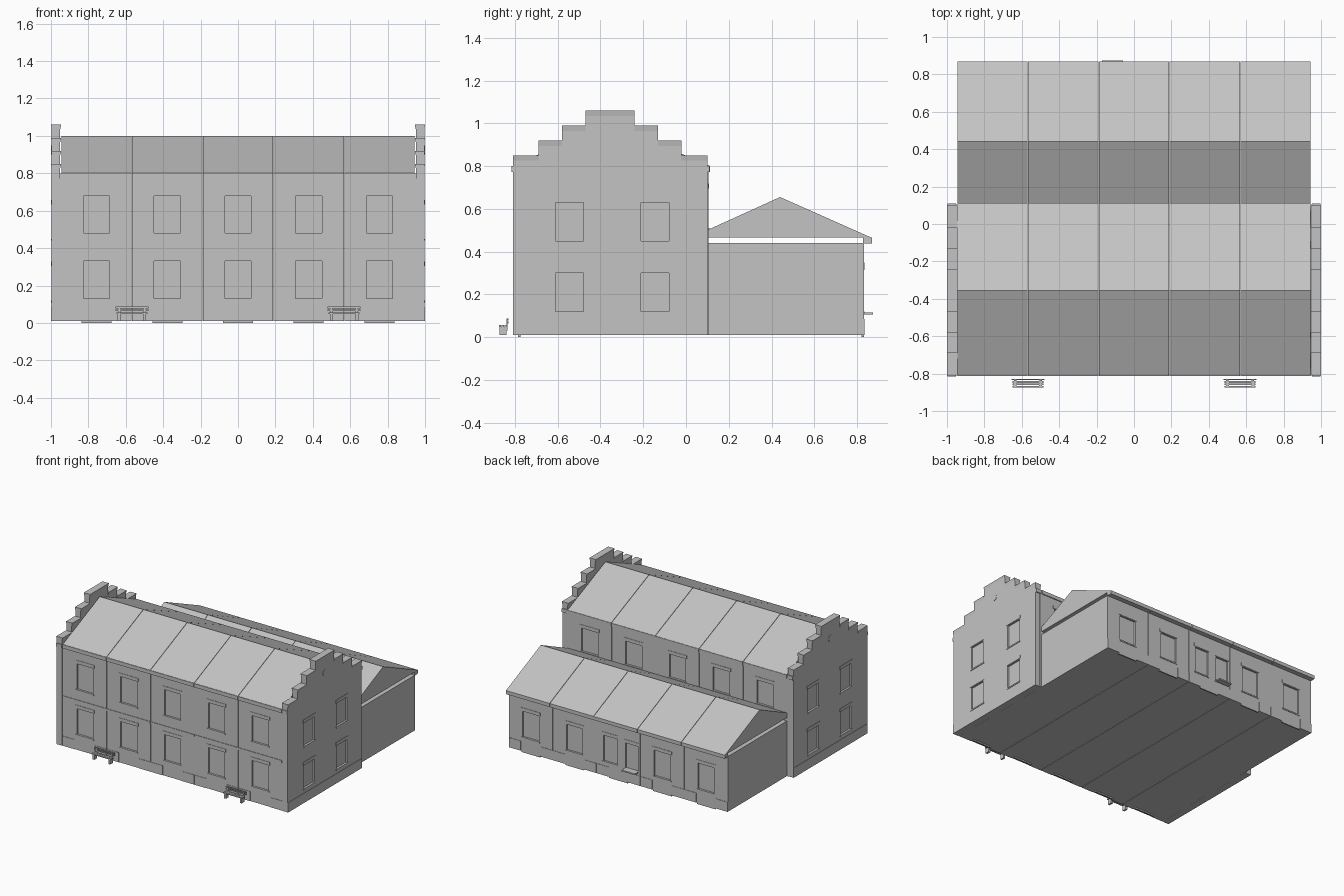
import bpy, bmesh
from mathutils import Vector

if "Cube" in bpy.data.objects:
    bpy.data.objects.remove(bpy.data.objects["Cube"])

stone = bpy.data.materials.new("pale_grey_stone")
stone.use_nodes = True
stone.diffuse_color = (0.55, 0.55, 0.55, 1)
stone.node_tree.nodes["Principled BSDF"].inputs["Base Color"].default_value = stone.diffuse_color

RIDGE_Y = -0.355
BAY = 0.378
GAP = 0.0015
BAYS = [(i - 2) * BAY for i in range(5)]


def finish(name, bm):
    mesh = bpy.data.meshes.new(name)
    bm.normal_update()
    bm.to_mesh(mesh)
    bm.free()
    mesh.materials.append(stone)
    obj = bpy.data.objects.new(name, mesh)
    bpy.context.collection.objects.link(obj)
    return obj


def prism(profile, x0, x1):
    """Extrude a (y, z) outline along x."""
    bm = bmesh.new()
    face = bm.faces.new([bm.verts.new((x0, y, z)) for y, z in profile])
    ext = bmesh.ops.extrude_face_region(bm, geom=[face])["geom"]
    bmesh.ops.translate(bm, vec=(x1 - x0, 0, 0),
                        verts=[v for v in ext if isinstance(v, bmesh.types.BMVert)])
    bmesh.ops.recalc_face_normals(bm, faces=bm.faces)
    return bm


def box_mesh(x0, x1, y0, y1, z0, z1):
    return prism([(y0, z0), (y1, z0), (y1, z1), (y0, z1)], x0, x1)


def box(name, *bounds):
    return finish(name, box_mesh(*bounds))


def recess(bm, axis, side, a0, a1, z0, z1, depth=0.012):
    """Sink a rectangular opening into the wall facing side along axis."""
    other = 1 - axis
    for ax, value in ((other, a0), (other, a1), (2, z0), (2, z1)):
        co, no = Vector(), Vector()
        co[ax], no[ax] = value, 1
        bmesh.ops.bisect_plane(bm, geom=bm.verts[:] + bm.edges[:] + bm.faces[:],
                               plane_co=co, plane_no=no)
    bm.normal_update()
    hit = []
    for f in bm.faces:
        c = f.calc_center_median()
        if f.normal[axis] * side > 0.9 and a0 < c[other] < a1 and z0 < c.z < z1:
            hit.append(f)
    bmesh.ops.inset_region(bm, faces=hit, thickness=0, depth=-depth)


def trim(name, axis, side, wall, a0, a1, z0, z1, out=0.004):
    """Thin plate standing proud of a wall."""
    lo, hi = sorted((wall - side * 0.003, wall + side * out))
    if axis == 1:
        box(name, a0, a1, lo, hi, z0, z1)
    else:
        box(name, lo, hi, a0, a1, z0, z1)


def window(bm, name, axis, side, wall, centre, z0, z1, half=0.07):
    recess(bm, axis, side, centre - half, centre + half, z0, z1)
    trim(name + "_lintel", axis, side, wall, centre - half - 0.012, centre + half + 0.012,
         z1 + 0.004, z1 + 0.028, 0.003)
    trim(name + "_sill", axis, side, wall, centre - half - 0.008, centre + half + 0.008,
         z0 - 0.01, z0, 0.004)


FRONT, REAR, EXT = -0.805, 0.105, 0.832
for i, c in enumerate(BAYS):
    x0, x1 = c - BAY / 2 + GAP, c + BAY / 2 - GAP

    # main hall bay
    bm = box_mesh(x0, x1, FRONT, REAR, 0.01, 0.79)
    window(bm, "front_lower_window", 1, -1, FRONT, c, 0.13, 0.33)
    window(bm, "front_upper_window", 1, -1, FRONT, c, 0.48, 0.68)
    window(bm, "rear_upper_window", 1, 1, REAR, c, 0.51, 0.69)
    finish("hall_bay", bm)
    trim("floor_band", 1, -1, FRONT, x0, x1, 0.383, 0.4)
    box("footing", c - 0.08, c + 0.08, -0.785, -0.775, 0, 0.012)

    # main roof and eaves
    finish("hall_roof", prism([(-0.81, 0.795), (-0.81, 0.802), (RIDGE_Y, 1.0),
                               (0.11, 0.802), (0.11, 0.795)], x0, x1))
    box("hall_eave_front", x0, x1, -0.813, FRONT, 0.772, 0.8)
    box("hall_eave_rear", x0, x1, REAR, 0.112, 0.772, 0.8)

    # rear extension bay, with the door in the middle one
    bm = box_mesh(x0, x1, REAR, EXT, 0.01, 0.44)
    if i == 2:
        window(bm, "rear_door", 1, 1, EXT, -0.115, 0.115, 0.31, 0.055)
        box("door_step", -0.172, -0.058, EXT - 0.005, 0.875, 0.105, 0.115)
        window(bm, "rear_window", 1, 1, EXT, 0.07, 0.12, 0.32, 0.06)
    else:
        window(bm, "rear_window", 1, 1, EXT, c, 0.12, 0.32)
    finish("extension_bay", bm)
    box("rear_footing", c - 0.08, c + 0.08, EXT - 0.01, EXT, 0, 0.012)
    finish("extension_roof", prism([(REAR, 0.465), (REAR, 0.503), (0.44, 0.655),
                                    (0.868, 0.465)], x0, x1))
    box("extension_eave", x0, x1, EXT - 0.004, 0.87, 0.437, 0.465)

    # low plinth between the openings
    for s in (-1, 1):
        a, b = sorted((c + s * 0.085, c + s * (BAY / 2 - GAP)))
        trim("front_plinth", 1, -1, FRONT, a, b, 0.01, 0.085, 0.003)
        trim("rear_plinth", 1, 1, EXT, a, b, 0.01, 0.085, 0.003)

# stepped gable walls with capped steps
STEPS = [(0.455, 0.85), (0.335, 0.92), (0.225, 0.99), (0.115, 1.06)]
left_half = [(-STEPS[0][0], 0.01)]
for k, (w, z) in enumerate(STEPS):
    left_half.append((-w, z - 0.012))
    if k + 1 < len(STEPS):
        left_half.append((-STEPS[k + 1][0], z - 0.012))
outline = left_half + [(-y, z) for y, z in reversed(left_half)]
outline = [(RIDGE_Y + y, z) for y, z in outline]

for side, tag in ((1, "left"), (-1, "right")):
    inner, outer = side * 0.951, side * 0.996
    bm = prism(outline, inner, outer)
    for y in (RIDGE_Y - 0.19, RIDGE_Y + 0.21):
        for z in (0.12, 0.45):
            window(bm, tag + "_gable_window", 0, side, outer, y, z, z + 0.18, 0.065)
    finish(tag + "_gable_wall", bm)
    box(tag + "_gable_backing", *sorted((side * 0.944, side * 0.96)),
        FRONT, REAR, 0.01, 0.8)
    # bevelled coping on every step
    for k, (w, z) in enumerate(STEPS):
        stop = STEPS[k + 1][0] if k + 1 < len(STEPS) else 0
        for s in (-1, 1):
            a, b = sorted((RIDGE_Y + s * w, RIDGE_Y + s * stop))
            bm = box_mesh(*sorted((side * 0.945, side * 1.0)), a, b, z - 0.025, z)
            for v in bm.verts:
                if v.co.z < z - 0.01:
                    v.co.x = inner if abs(v.co.x) < 0.97 else outer
            finish(tag + "_step_coping", bm)
    # corner corbels, plinth and round vent
    box(tag + "_corbel_front", *sorted((inner, outer)), -0.816, -0.8, 0.772, 0.8)
    box(tag + "_corbel_rear", *sorted((inner, outer)), 0.095, 0.109, 0.772, 0.8)
    trim(tag + "_gable_plinth", 0, side, outer, -0.81, 0.1, 0.01, 0.085, 0.003)
    bpy.ops.mesh.primitive_cylinder_add(vertices=16, radius=0.025, depth=0.006,
                                        location=(outer, RIDGE_Y, 0.925),
                                        rotation=(0, 1.5708, 0))
    vent = bpy.context.object
    vent.name = tag + "_round_vent"
    vent.data.materials.append(stone)

# benches along the front
for c in (-0.567, 0.567):
    for y in (-0.875, -0.862, -0.849):
        box("bench_seat_slat", c - 0.082, c + 0.082, y, y + 0.01, 0.048, 0.056)
    for z in (0.063, 0.078):
        box("bench_back_slat", c - 0.088, c + 0.088, -0.835, -0.83, z, z + 0.009)
    for s in (-1, 1):
        x = c + s * 0.068
        box("bench_leg", x - 0.008, x + 0.008, -0.873, -0.839, 0.01, 0.048)
        box("bench_back_post", x - 0.006, x + 0.006, -0.839, -0.835, 0.03, 0.087)
